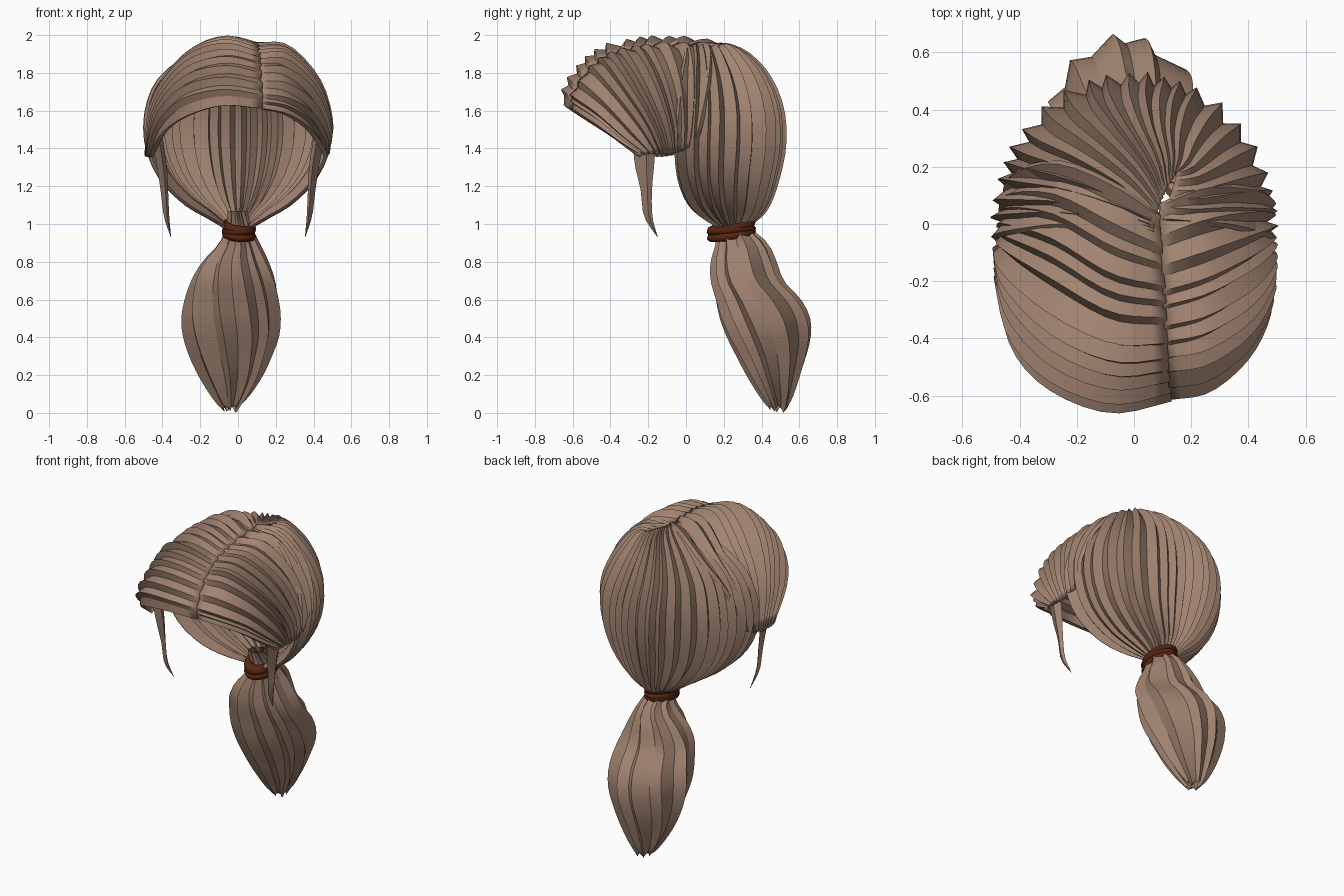
import bpy, bmesh, math, random
from mathutils import Vector

if "Cube" in bpy.data.objects:
    bpy.data.objects.remove(bpy.data.objects["Cube"])

random.seed(4)


def material(name, rgb):
    m = bpy.data.materials.new(name)
    m.diffuse_color = (*rgb, 1)
    m.use_nodes = True
    m.node_tree.nodes["Principled BSDF"].inputs["Base Color"].default_value = m.diffuse_color
    return m


HAIR = material("warm_brown_hair", (0.36, 0.23, 0.165))
BAND = material("russet_band", (0.095, 0.018, 0.005))


def spline(pts, t):
    """Smooth curve through pts, t from 0 to 1."""
    n = len(pts) - 1
    f = min(max(t, 0), 1) * n
    i = min(int(f), n - 1)
    f -= i
    p1, p2 = pts[i], pts[i + 1]
    p0 = pts[i - 1] if i else p1 * 2 - p2
    p3 = pts[i + 2] if i + 2 <= n else p2 * 2 - p1
    return 0.5 * (2 * p1 + (p2 - p0) * f + (2 * p0 - 5 * p1 + 4 * p2 - p3) * f * f
                  + (3 * p1 - p0 - 3 * p2 + p3) * f ** 3)


def vecs(rows):
    return [Vector(r) for r in rows]


def finish(name, bm, mat):
    me = bpy.data.meshes.new(name)
    bm.to_mesh(me)
    bm.free()
    me.materials.append(mat)
    ob = bpy.data.objects.new(name, me)
    bpy.context.collection.objects.link(ob)
    return ob


def locks(name, surf, centre, n, rows, amp, closed=False, thick=0):
    """Overlapping locks: a surface whose cross-section is a ridged sawtooth."""
    bm = bmesh.new()
    widths = [random.uniform(0.65, 1.35) for _ in range(n)]
    total, acc, cols = sum(widths), 0, []
    for w in widths:
        k = random.uniform(0.7, 1.25)
        cols.append((acc / total, 0.5 * k))
        cols.append(((acc + w * random.uniform(0.5, 0.72)) / total, -0.5 * k))
        acc += w
    if not closed:
        cols.append((1, 0.5))
    grid = []
    for u, k in cols:
        line = []
        for j in range(rows + 1):
            v = j / rows
            p = surf(u, v)
            line.append(bm.verts.new(p + (p - centre(v)).normalized() * k * amp(u, v)))
        grid.append(line)
    turn = 0
    for i in range(len(cols) if closed else len(cols) - 1):
        a, b = grid[i], grid[(i + 1) % len(cols)]
        for j in range(rows):
            f = bm.faces.new((a[j], a[j + 1], b[j + 1], b[j]))
            f.smooth = True
            f.normal_update()
            mid = f.calc_center_median()
            turn += f.normal.dot(mid - centre((j + 0.5) / rows)) * f.calc_area()
    if turn < 0:
        bmesh.ops.reverse_faces(bm, faces=bm.faces[:])
    # Keep the lock ridges crisp
    for line in grid:
        for p, q in zip(line, line[1:]):
            e = bm.edges.get((p, q))
            if e:
                e.smooth = False
    ob = finish(name, bm, HAIR)
    if thick:
        mod = ob.modifiers.new("thickness", "SOLIDIFY")
        mod.thickness = thick
        mod.offset = -1
    return ob


# Back of the hair: height, centre x, half width, side y, depth behind
LEVELS = vecs([
    (1.955, .08, .01, .01, .02), (1.945, .07, .14, .02, .17), (1.88, .03, .285, .03, .31),
    (1.76, 0, .405, .02, .42), (1.60, 0, .47, .01, .49), (1.42, 0, .47, 0, .51),
    (1.25, 0, .40, .01, .47), (1.12, 0, .28, .05, .39), (1.04, 0, .16, .11, .28),
    (0.97, 0, .06, .20, .10)])
# Roots of the back locks, spread along the end of the parting
ROOTS = vecs([(.07, -.02, 1.955), (.08, .04, 1.955), (.11, .12, 1.955),
              (.15, .18, 1.945), (.10, .02, 1.95)])


def back_surface(u, v):
    z, cx, w, cy, d = spline(LEVELS, v)
    a = math.radians(-95 + 190 * u)
    p = Vector((cx + w * math.sin(a), cy + d * math.cos(a), z))
    root = Vector((.08 + .01 * math.sin(a), .01 + .02 * math.cos(a), 1.955))
    return p + (spline(ROOTS, u) - root) * max(0, 1 - v / 0.25) ** 1.5


locks("back_hair", back_surface, lambda v: Vector((0, 0.05, 1.5)), 22, 24,
      lambda u, v: 0.042 * math.sin(math.pi * min(max(v, 0.03), 0.96)) ** 0.7, thick=0.02)

# Swept fringe: key locks from the parting to the temple, lowest first
RIGHT = [vecs(k) for k in (
    [(.13, -.60, 1.61), (.25, -.56, 1.585), (.36, -.46, 1.52), (.43, -.35, 1.44), (.47, -.24, 1.37)],
    [(.125, -.60, 1.70), (.26, -.57, 1.68), (.39, -.46, 1.60), (.465, -.32, 1.47), (.475, -.20, 1.37)],
    [(.11, -.46, 1.87), (.25, -.43, 1.865), (.40, -.33, 1.73), (.48, -.20, 1.53), (.475, -.13, 1.37)],
    [(.10, -.23, 1.94), (.26, -.18, 1.925), (.42, -.10, 1.75), (.485, -.05, 1.53), (.47, -.04, 1.38)],
    [(.09, .06, 1.955), (.25, .12, 1.925), (.41, .11, 1.745), (.48, .07, 1.54), (.455, .04, 1.42)])]
LEFT = [vecs(k) for k in (
    [(.13, -.61, 1.61), (-.08, -.64, 1.625), (-.27, -.56, 1.57), (-.40, -.42, 1.48), (-.47, -.24, 1.36)],
    [(.13, -.605, 1.70), (-.08, -.64, 1.73), (-.29, -.56, 1.68), (-.42, -.42, 1.55), (-.48, -.20, 1.36)],
    [(.12, -.47, 1.87), (-.07, -.48, 1.91), (-.28, -.39, 1.84), (-.44, -.23, 1.63), (-.485, -.11, 1.36)],
    [(.11, -.24, 1.94), (-.08, -.20, 1.98), (-.28, -.08, 1.885), (-.445, -.02, 1.66), (-.475, -.02, 1.38)],
    [(.09, .02, 1.955), (-.06, .12, 1.962), (-.26, .20, 1.87), (-.42, .16, 1.68), (-.455, .06, 1.42)])]
for name, keys in (("fringe_right", RIGHT), ("fringe_left", LEFT)):
    locks(name, lambda u, v, k=keys: spline([spline(c, v) for c in k], u ** 0.75),
          lambda v: Vector((0, -0.1, 1.45)), 12, 14,
          lambda u, v: (0.45 + 0.55 * min(1, 2.5 * u) - 0.5 * max(0, u - 0.8))
          * (0.02 + 0.022 * math.sin(math.pi * v) ** 0.7), thick=0.025)

# Ponytail: height, left x, right x, front y, back y
TAIL = vecs([
    (1.07, -.05, .04, .15, .24), (1.00, -.06, .06, .17, .31), (.90, -.095, .105, .17, .42),
    (.80, -.185, .155, .145, .465), (.70, -.24, .195, .145, .50), (.60, -.27, .215, .17, .59),
    (.50, -.283, .22, .195, .64), (.40, -.272, .205, .235, .645), (.30, -.243, .165, .285, .625),
    (.20, -.20, .12, .335, .595), (.10, -.145, .06, .39, .565), (.03, -.10, .01, .43, .54),
    (.00, -.075, -.005, .445, .525)])


def tail_centre(v):
    z, x0, x1, y0, y1 = spline(TAIL, v)
    return Vector(((x0 + x1) / 2, (y0 + y1) / 2, z))


def tail_surface(u, v):
    z, x0, x1, y0, y1 = spline(TAIL, v)
    a = math.tau * u + 0.8 * v
    ragged = 0.04 * abs(math.sin(5 * math.pi * u)) * v ** 12
    narrow = 1 - 0.2 * max(0, math.sin(a)) * math.sin(math.pi * v)
    return tail_centre(v) + Vector(((x1 - x0) / 2 * math.cos(a) * narrow,
                                    (y1 - y0) / 2 * math.sin(a), ragged))


locks("ponytail", tail_surface, tail_centre, 10, 26,
      lambda u, v: 0.036 * math.sin(math.pi * min(max(v, 0.1), 0.95)) ** 0.8, closed=True)

# Loose locks in front of the ears: centre, half width in y, half width in x
PATH = vecs([(.43, -.22, 1.46, .062, .03), (.405, -.22, 1.32, .052, .027),
             (.39, -.21, 1.18, .030, .02), (.378, -.20, 1.04, .022, .014),
             (.355, -.15, .93, .001, .001)])
for side, sx in (("right", 1), ("left", -1)):
    bm = bmesh.new()
    rings = []
    for j in range(11):
        x, y, z, wy, wx = spline(PATH, j / 10)
        rings.append([bm.verts.new((sx * (x + dx * wx), y + dy * wy, z))
                      for dx, dy in ((1, 0.2), (0.3, 1), (-1, -0.2), (-0.3, -1))])
    for a, b in zip(rings, rings[1:]):
        for i in range(4):
            bm.faces.new((a[i], a[(i + 1) % 4], b[(i + 1) % 4], b[i])).smooth = True
    bm.faces.new(rings[0])
    bm.faces.new(rings[-1])
    for i in range(4):
        for a, b in zip(rings, rings[1:]):
            bm.edges.get((a[i], b[i])).smooth = False
    bmesh.ops.recalc_face_normals(bm, faces=bm.faces[:])
    finish("temple_lock_" + side, bm, HAIR)

# Hair tie: three tilted loops wound around the root of the ponytail
for i, (z, tx, ty) in enumerate(((0.943, 9, 6), (0.967, 5, -2), (0.988, 11, 7))):
    bpy.ops.mesh.primitive_torus_add(
        major_segments=24, minor_segments=8, major_radius=0.068, minor_radius=0.023,
        location=(0.005, 0.24, z), rotation=(math.radians(tx), math.radians(ty), 0))
    ob = bpy.context.object
    ob.name = "hair_tie_%d" % (i + 1)
    ob.scale = (1, 1.45, 1)
    ob.data.materials.append(BAND)
    bpy.ops.object.shade_smooth_by_angle(angle=math.radians(50))
